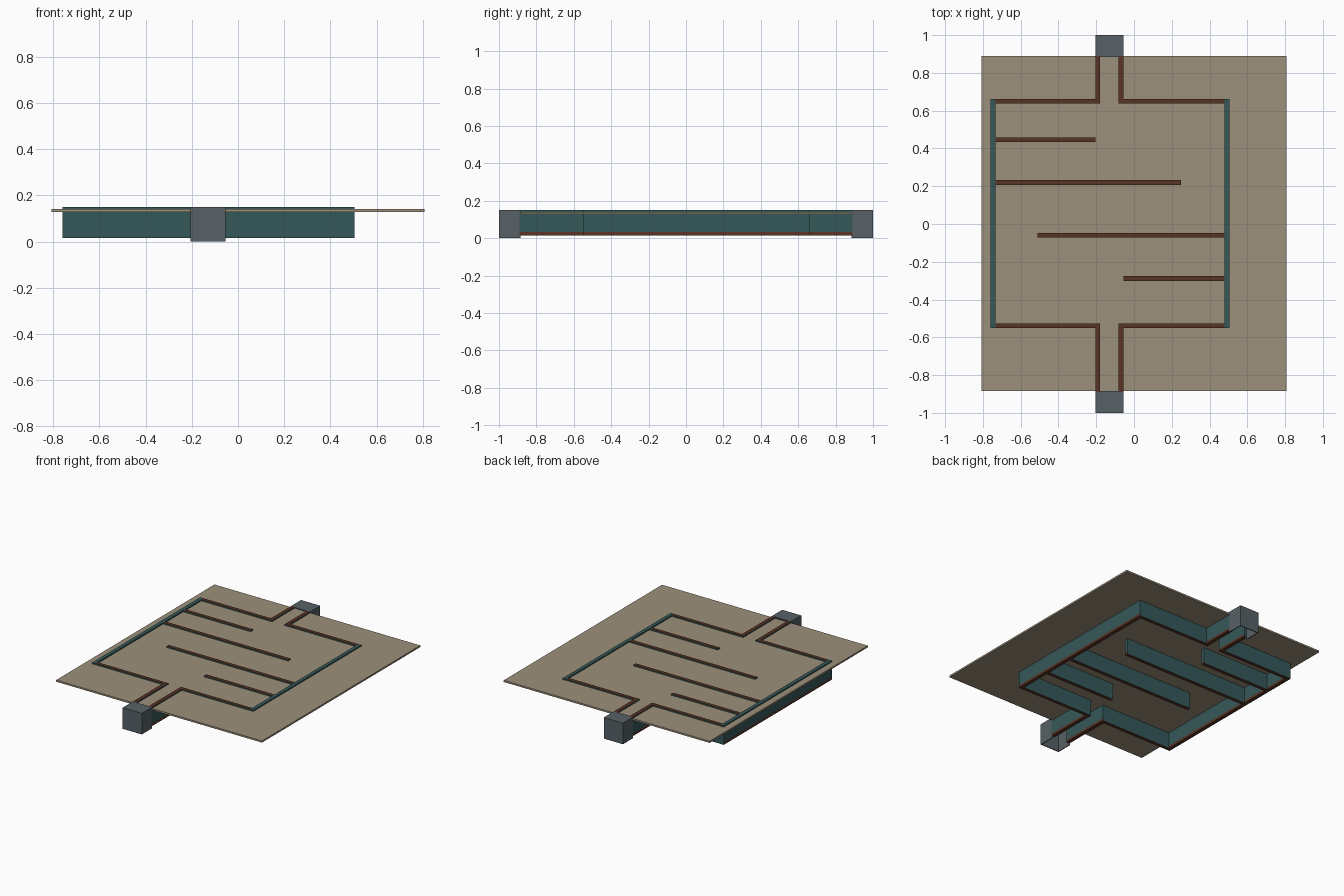
import bpy, bmesh

if "Cube" in bpy.data.objects:
    bpy.data.objects.remove(bpy.data.objects["Cube"])


def material(name, rgb):
    m = bpy.data.materials.new(name)
    m.diffuse_color = (*rgb, 1)
    m.use_nodes = True
    m.node_tree.nodes["Principled BSDF"].inputs["Base Color"].default_value = m.diffuse_color
    return m


TAN = material("tan_plate", (0.33, 0.28, 0.20))
TEAL = material("dark_teal", (0.036, 0.098, 0.101))
BROWN = material("brown_trim", (0.10, 0.033, 0.018))
GREY = material("slate_grey", (0.095, 0.12, 0.133))


def add_box(bm, x0, x1, y0, y1, z0, z1):
    verts = bmesh.ops.create_cube(bm, size=1)["verts"]
    for v in verts:
        v.co = ((x0 + x1) / 2 + v.co.x * (x1 - x0),
                (y0 + y1) / 2 + v.co.y * (y1 - y0),
                (z0 + z1) / 2 + v.co.z * (z1 - z0))


def finish(bm, name, mats):
    me = bpy.data.meshes.new(name)
    bm.to_mesh(me)
    bm.free()
    for m in mats:
        me.materials.append(m)
    ob = bpy.data.objects.new(name, me)
    bpy.context.collection.objects.link(ob)
    return ob


def wall(name, x0, x1, y0, y1, brown_top=True):
    # Teal wall; brown underside, brown foot on the x sides, optional brown top
    bm = bmesh.new()
    add_box(bm, x0, x1, y0, y1, 0.015, 0.15)
    bmesh.ops.bisect_plane(bm, geom=bm.verts[:] + bm.edges[:] + bm.faces[:],
                           plane_co=(0, 0, 0.032), plane_no=(0, 0, 1))
    bm.normal_update()
    for f in bm.faces:
        foot = f.calc_center_median().z < 0.032
        if (f.normal.z < -0.5 or (f.normal.z > 0.5 and brown_top)
                or (foot and abs(f.normal.x) > 0.5)):
            f.material_index = 1
    finish(bm, name, [TEAL, BROWN])


# Flat cover plate
bm = bmesh.new()
add_box(bm, -0.808, 0.808, -0.885, 0.89, 0.129, 0.141)
finish(bm, "cover_plate", [TAN])

# Side walls
wall("left_wall", -0.76, -0.734, -0.55, 0.662, False)
wall("right_wall", 0.48, 0.505, -0.55, 0.662, False)

# End walls and the narrow channels leading to the ports
for end, y0, y1, c0, c1 in (("front", -0.55, -0.526, -0.89, -0.526),
                            ("back", 0.637, 0.662, 0.637, 0.89)):
    wall(end + "_wall_left", -0.734, -0.205, y0, y1)
    wall(end + "_wall_right", -0.055, 0.48, y0, y1)
    wall(end + "_channel_left", -0.205, -0.179, c0, c1)
    wall(end + "_channel_right", -0.081, -0.055, c0, c1)

# Baffles alternating from both sides
for i, (x0, x1, y) in enumerate(((-0.734, -0.205, 0.446), (-0.734, 0.25, 0.22),
                                 (-0.51, 0.48, -0.06), (-0.055, 0.48, -0.288))):
    wall(f"baffle_{i + 1}", x0, x1, y - 0.0125, y + 0.0125)

# End ports: thin hoods, open underneath and towards the channel
for end, s in (("front", -1), ("back", 1)):
    bm = bmesh.new()
    t = 0.006
    y0, y1 = sorted((s * 0.885, s * 1.0))
    add_box(bm, -0.205, -0.205 + t, y0, y1, 0, 0.15)
    add_box(bm, -0.055 - t, -0.055, y0, y1, 0, 0.15)
    add_box(bm, -0.205 + t, -0.055 - t, y0, y1, 0.15 - t, 0.15)
    e0, e1 = sorted((s * (1.0 - t), s * 1.0))
    add_box(bm, -0.205 + t, -0.055 - t, e0, e1, 0, 0.15 - t)
    finish(bm, end + "_port", [GREY])
